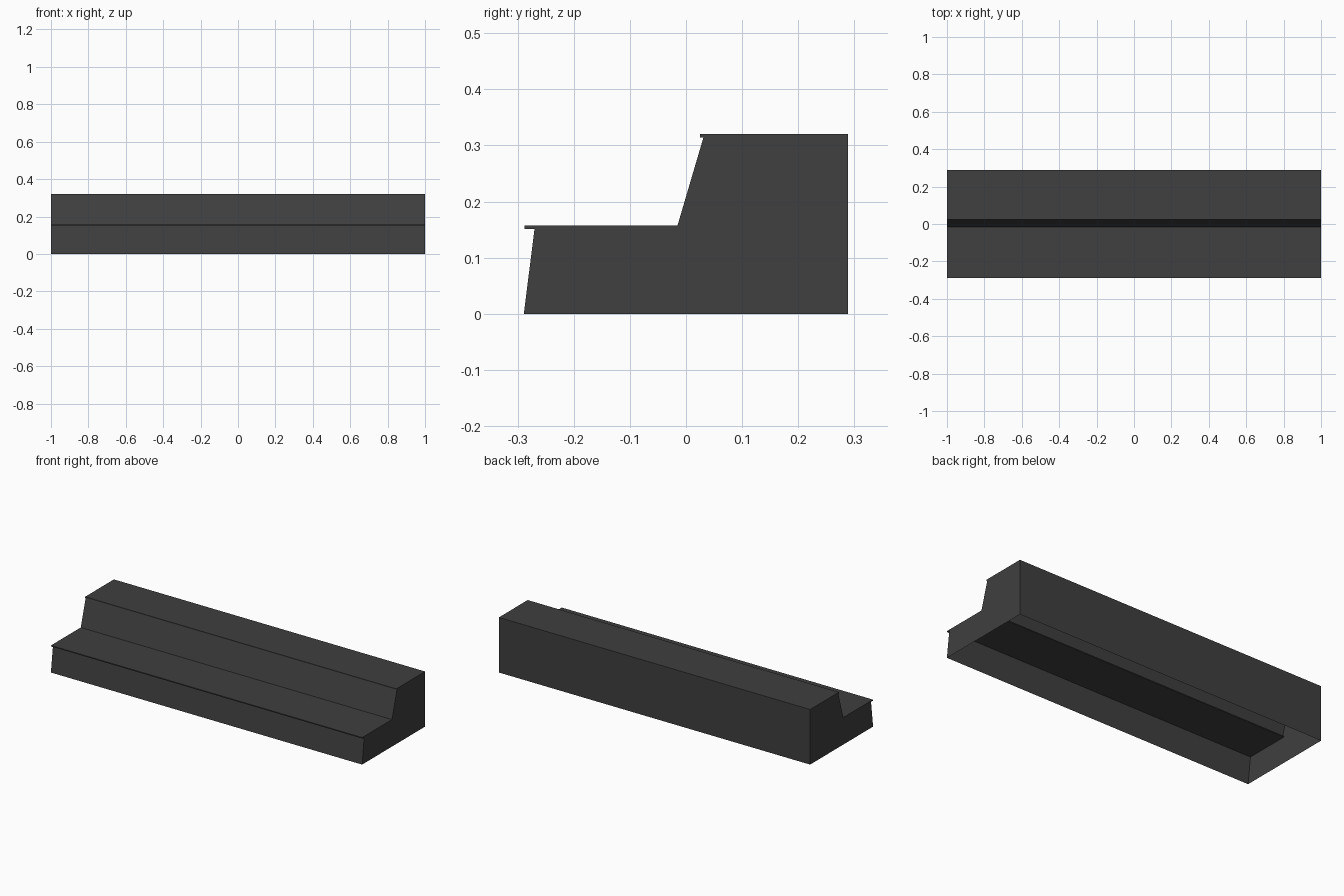
import bpy, bmesh

cube = bpy.data.objects.get("Cube")
if cube:
    bpy.data.objects.remove(cube, do_unlink=True)

grey = bpy.data.materials.new("charcoal_grey")
grey.use_nodes = True
colour = (0.05, 0.05, 0.05, 1)
grey.diffuse_color = colour
grey.node_tree.nodes["Principled BSDF"].inputs["Base Color"].default_value = colour

HALF = 1.0       # half length of the steps
BACK = 0.289
TREAD = 0.006    # tread thickness
LOW, HIGH = 0.157, 0.32


def finish(name, bm):
    mesh = bpy.data.meshes.new(name)
    bm.to_mesh(mesh)
    bm.free()
    mesh.materials.append(grey)
    obj = bpy.data.objects.new(name, mesh)
    bpy.context.collection.objects.link(obj)


def panel(name, low, high):
    """Thin wall spanning the length between two (y, z) points."""
    bm = bmesh.new()
    corners = [(-HALF, *low), (HALF, *low), (HALF, *high), (-HALF, *high)]
    bm.faces.new([bm.verts.new(c) for c in corners])
    finish(name, bm)


def slab(name, y0, y1, top):
    """Tread board from y0 to y1 with its upper face at top."""
    bm = bmesh.new()
    bmesh.ops.create_cube(bm, size=1)
    bmesh.ops.scale(bm, vec=(2 * HALF, y1 - y0, TREAD), verts=bm.verts)
    bmesh.ops.translate(bm, vec=(0, (y0 + y1) / 2, top - TREAD / 2), verts=bm.verts)
    finish(name, bm)


# Cross-section corners under the treads
front_foot, front_top = (-BACK, 0), (-0.27, LOW - TREAD)
riser_foot, riser_top = (-0.017, LOW - TREAD), (0.031, HIGH - TREAD)
back_top, back_foot = (BACK, HIGH - TREAD), (BACK, 0)

# Long walls, open underneath
panel("front_riser", front_foot, front_top)
panel("upper_riser", riser_foot, riser_top)
panel("back_wall", back_top, back_foot)

# Stepped end walls
profile = [front_foot, back_foot, back_top, riser_top, riser_foot, front_top]
for name, x in (("left_end", HALF), ("right_end", -HALF)):
    bm = bmesh.new()
    outline = profile if x > 0 else profile[::-1]
    bm.faces.new([bm.verts.new((x, y, z)) for y, z in outline])
    finish(name, bm)

# Treads with a small overhanging nosing
slab("lower_tread", -0.288, -0.004, LOW)
slab("upper_tread", 0.025, BACK, HIGH)
